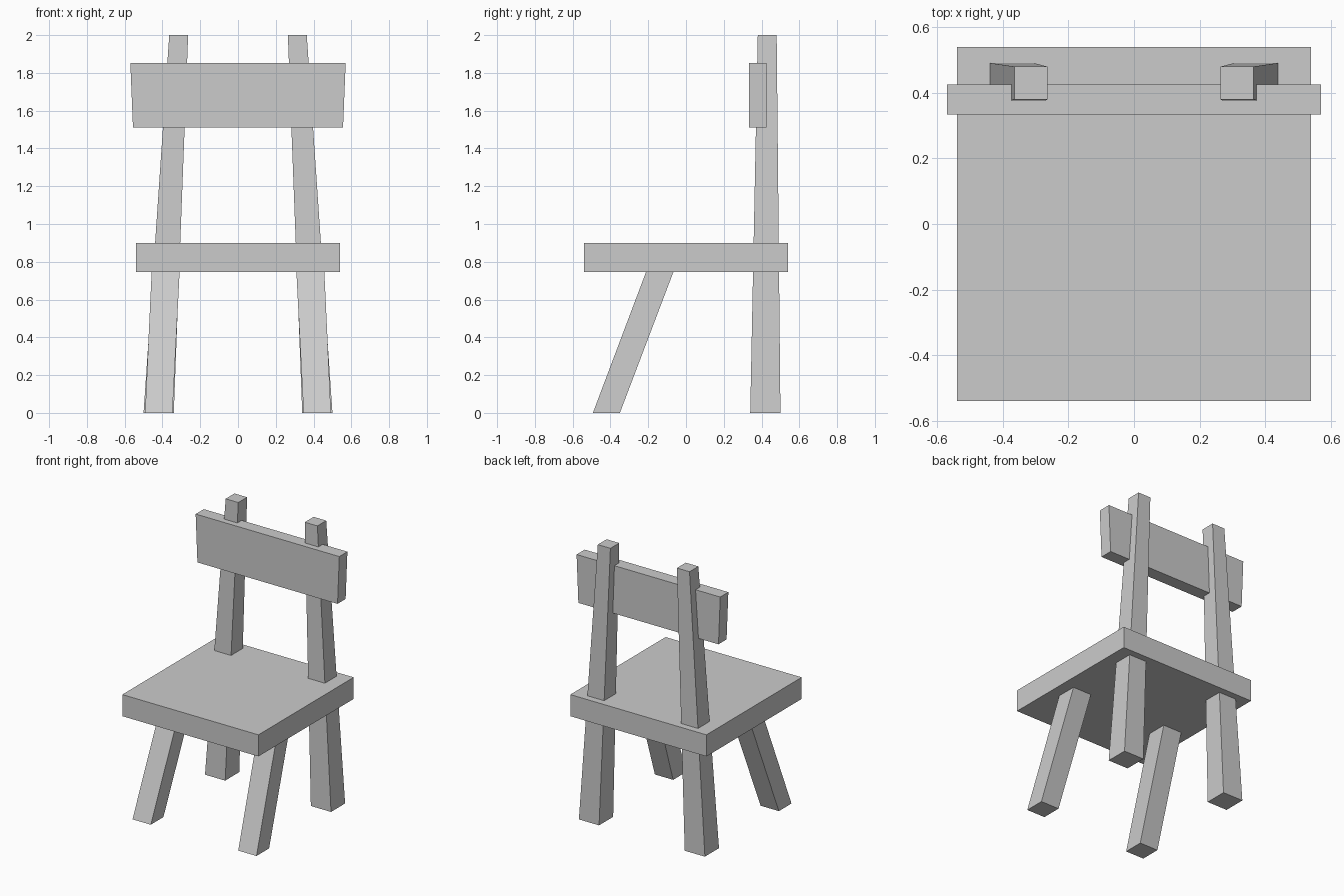
import bpy

if "Cube" in bpy.data.objects:
    bpy.data.objects.remove(bpy.data.objects["Cube"])


def loft_box(name, bottom, top):
    """Six-sided block between two rectangles (x0, x1, y0, y1, z)."""
    verts = []
    for x0, x1, y0, y1, z in (bottom, top):
        verts += [(x0, y0, z), (x1, y0, z), (x1, y1, z), (x0, y1, z)]
    faces = [(3, 2, 1, 0), (4, 5, 6, 7)]
    faces += [(i, (i + 1) % 4, (i + 1) % 4 + 4, i + 4) for i in range(4)]
    mesh = bpy.data.meshes.new(name)
    mesh.from_pydata(verts, [], faces)
    obj = bpy.data.objects.new(name, mesh)
    bpy.context.collection.objects.link(obj)
    return obj


def mirror_x(obj):
    mod = obj.modifiers.new("mirror", 'MIRROR')
    mod.use_axis[0] = True
    mod.use_clip = False
    mod.use_mirror_merge = False


# Square seat slab
loft_box("seat", (-0.54, 0.54, -0.54, 0.54, 0.745), (-0.54, 0.54, -0.54, 0.54, 0.90))

# Tapered back legs run through the seat up to the backrest
mirror_x(loft_box("back_leg", (0.34, 0.50, 0.34, 0.50, 0), (0.264, 0.364, 0.38, 0.48, 2.0)))

# Raked front legs, ending just inside the seat
mirror_x(loft_box("front_leg", (0.347, 0.492, -0.493, -0.35, 0), (0.307, 0.455, -0.195, -0.05, 0.79)))

# Backrest board, slightly wider at the top
loft_box("backrest", (-0.556, 0.556, 0.334, 0.426, 1.51), (-0.57, 0.57, 0.334, 0.426, 1.853))
